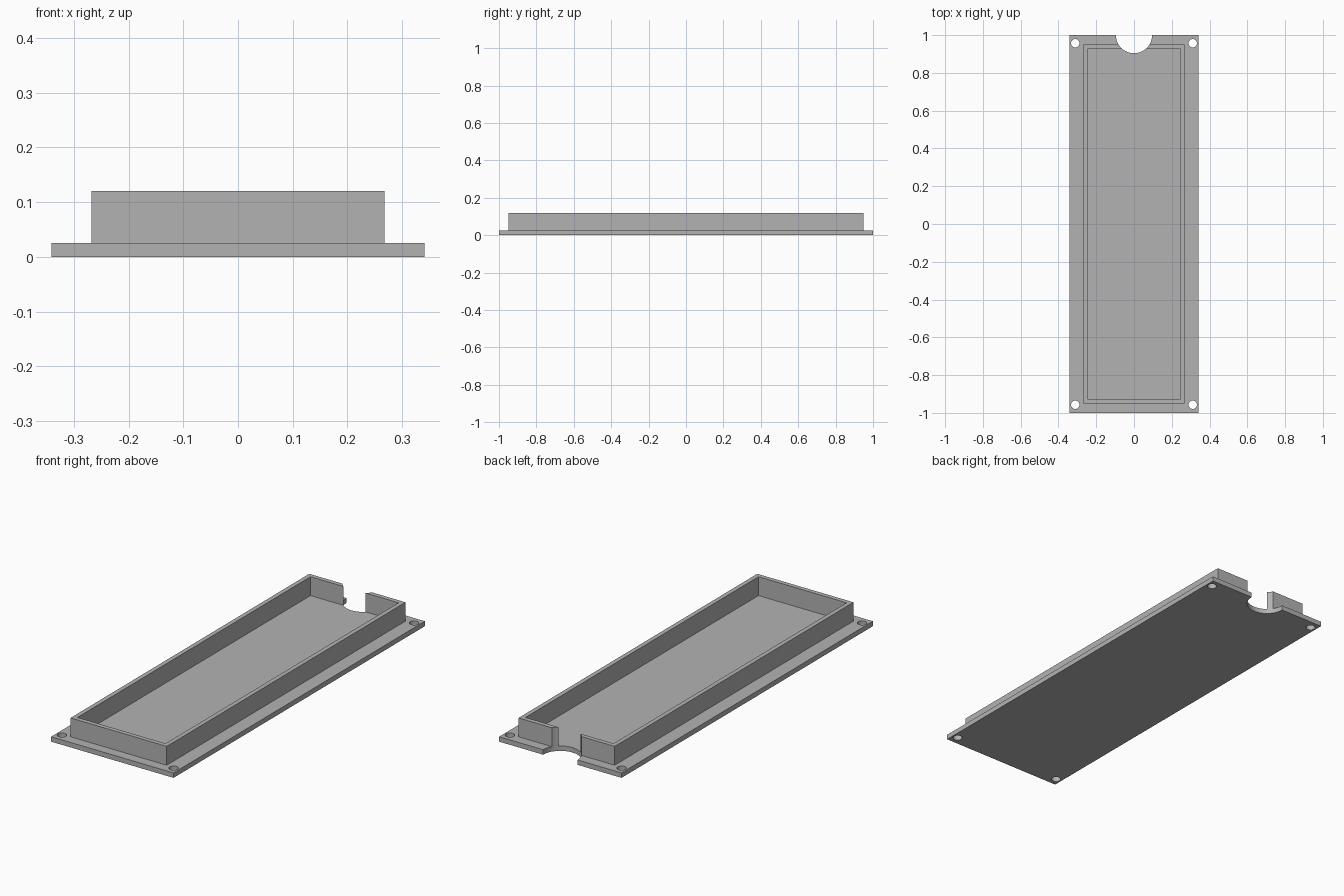
import bpy
import bmesh
import math
from mathutils import Vector

cube = bpy.data.objects.get("Cube")
if cube:
    bpy.data.objects.remove(cube, do_unlink=True)

HALF_X, HALF_Y, PLATE_Z = 0.341, 1.0, 0.025
RIM_X, RIM_Y, RIM_Z = 0.268, 0.95, 0.12
WALL = 0.032

grey = bpy.data.materials.new("plain grey")
grey.use_nodes = True
grey.diffuse_color = (0.45, 0.45, 0.45, 1)
grey.node_tree.nodes["Principled BSDF"].inputs["Base Color"].default_value = grey.diffuse_color


def add_object(name, bm):
    mesh = bpy.data.meshes.new(name)
    bm.to_mesh(mesh)
    bm.free()
    mesh.materials.append(grey)
    obj = bpy.data.objects.new(name, mesh)
    bpy.context.collection.objects.link(obj)
    return obj


# Flanged plate with a raised rectangular rim
bm = bmesh.new()
bmesh.ops.create_cube(bm, size=2)
for v in bm.verts:
    v.co = Vector((v.co.x * HALF_X, v.co.y * HALF_Y, (v.co.z + 1) / 2 * PLATE_Z))
top = max(bm.faces, key=lambda f: f.calc_center_median().z)
bmesh.ops.inset_region(bm, faces=[top], thickness=0.05)
for v in top.verts:
    v.co.x = math.copysign(RIM_X, v.co.x)
    v.co.y = math.copysign(RIM_Y, v.co.y)
ring = bmesh.ops.inset_region(bm, faces=[top], thickness=WALL)["faces"]
raised = bmesh.ops.extrude_face_region(bm, geom=ring)["geom"]
for v in raised:
    if isinstance(v, bmesh.types.BMVert):
        v.co.z = RIM_Z
bmesh.ops.delete(bm, geom=[f for f in ring if f.is_valid], context="FACES_ONLY")
bmesh.ops.recalc_face_normals(bm, faces=bm.faces)
tray = add_object("flanged_tray", bm)

# Cutters for the corner screw holes and the rear cable notch
holes = [(sx * 0.311, sy * 0.957, 0.022) for sx in (-1, 1) for sy in (-1, 1)]
bm = bmesh.new()
for x, y, radius in holes + [(0, HALF_Y, 0.096)]:
    new = bmesh.ops.create_cone(bm, cap_ends=True, segments=48, radius1=radius,
                                radius2=radius, depth=0.5)["verts"]
    bmesh.ops.translate(bm, verts=new, vec=(x, y, 0))
cutter = add_object("hole_cutter", bm)
cutter.hide_render = True

cut = tray.modifiers.new("cut holes", "BOOLEAN")
cut.operation = "DIFFERENCE"
cut.solver = "EXACT"
cut.object = cutter

# Bake the cut, drop the cutter and smooth only the round walls
bpy.ops.object.select_all(action="DESELECT")
bpy.context.view_layer.objects.active = tray
tray.select_set(True)
bpy.ops.object.modifier_apply(modifier=cut.name)
bpy.data.objects.remove(cutter, do_unlink=True)
bpy.ops.object.shade_smooth_by_angle(angle=math.radians(30))
